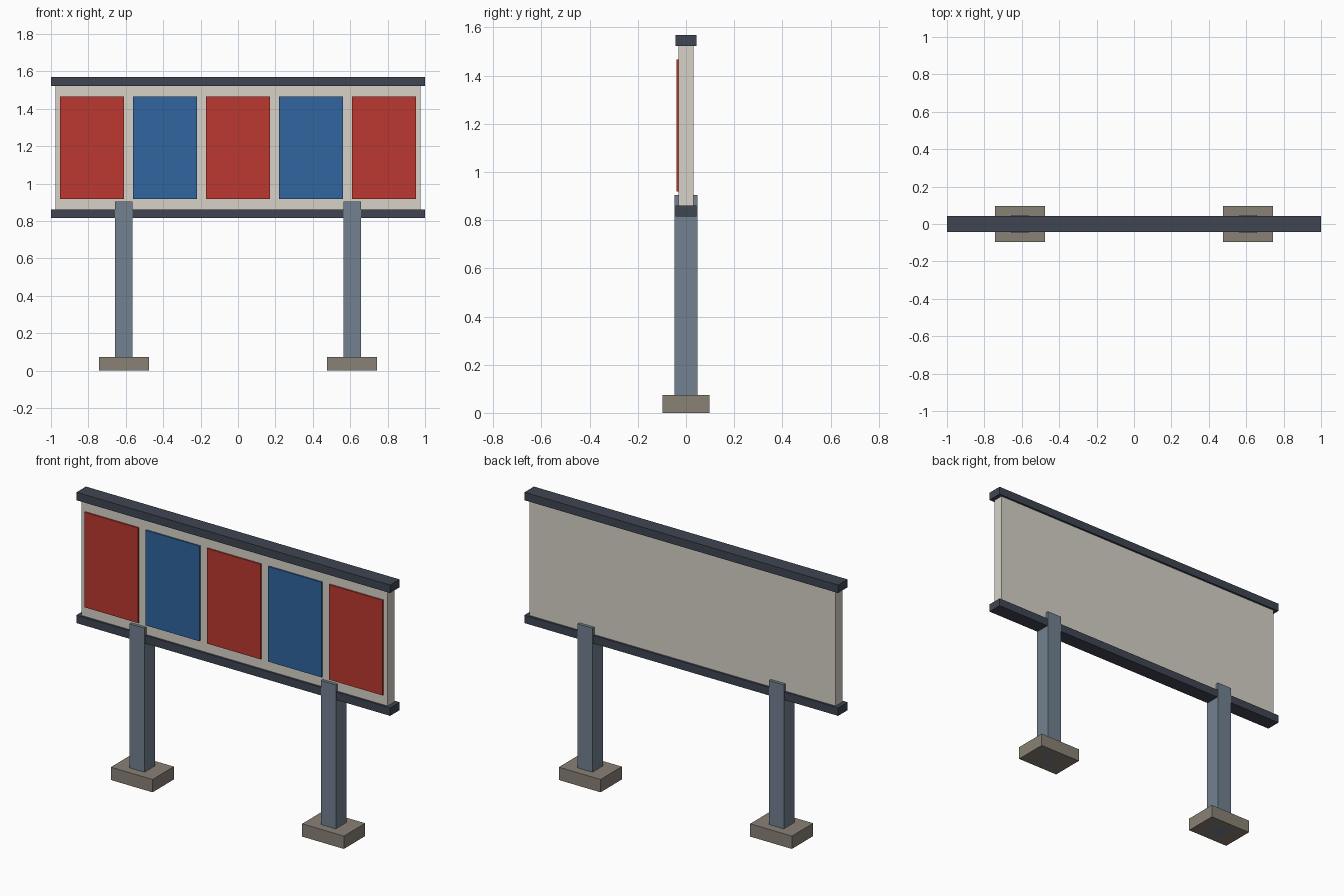
import bpy

if "Cube" in bpy.data.objects:
    bpy.data.objects.remove(bpy.data.objects["Cube"])


def material(name, rgb):
    m = bpy.data.materials.new(name)
    m.diffuse_color = (*rgb, 1)
    m.use_nodes = True
    m.node_tree.nodes["Principled BSDF"].inputs["Base Color"].default_value = m.diffuse_color
    return m


def box(name, x, y, z, mat):
    """Axis-aligned box from (min, max) ranges."""
    bpy.ops.mesh.primitive_cube_add(size=1, location=[sum(r) / 2 for r in (x, y, z)])
    ob = bpy.context.object
    ob.name = name
    ob.scale = [r[1] - r[0] for r in (x, y, z)]
    bpy.ops.object.transform_apply(location=False, rotation=False, scale=True)
    ob.data.materials.append(mat)
    return ob


concrete = material("concrete", (0.25, 0.22, 0.18))
steel = material("steel", (0.17, 0.22, 0.28))
dark = material("dark_frame", (0.05, 0.06, 0.085))
cream = material("cream_board", (0.68, 0.65, 0.58))
red = material("red", (0.50, 0.04, 0.03))
blue = material("blue", (0.03, 0.13, 0.35))

# Footings and posts
for side, cx in (("left", -0.61), ("right", 0.61)):
    box(f"{side}_footing", (cx - 0.133, cx + 0.133), (-0.097, 0.097), (0, 0.074), concrete)
    box(f"{side}_post", (cx - 0.047, cx + 0.047), (-0.048, 0.048), (0, 0.904), steel)

# Backing board with top and bottom rails
box("board", (-0.976, 0.976), (-0.031, 0.031), (0.84, 1.545), cream)
box("bottom_rail", (-1, 1), (-0.043, 0.043), (0.815, 0.861), dark)
box("top_rail", (-1, 1), (-0.043, 0.043), (1.523, 1.569), dark)

# Alternating coloured panels on the front
for i in range(5):
    cx = (i - 2) * 0.39
    box(f"panel_{i + 1}", (cx - 0.171, cx + 0.171), (-0.04, -0.027), (0.918, 1.466),
        blue if i % 2 else red)
